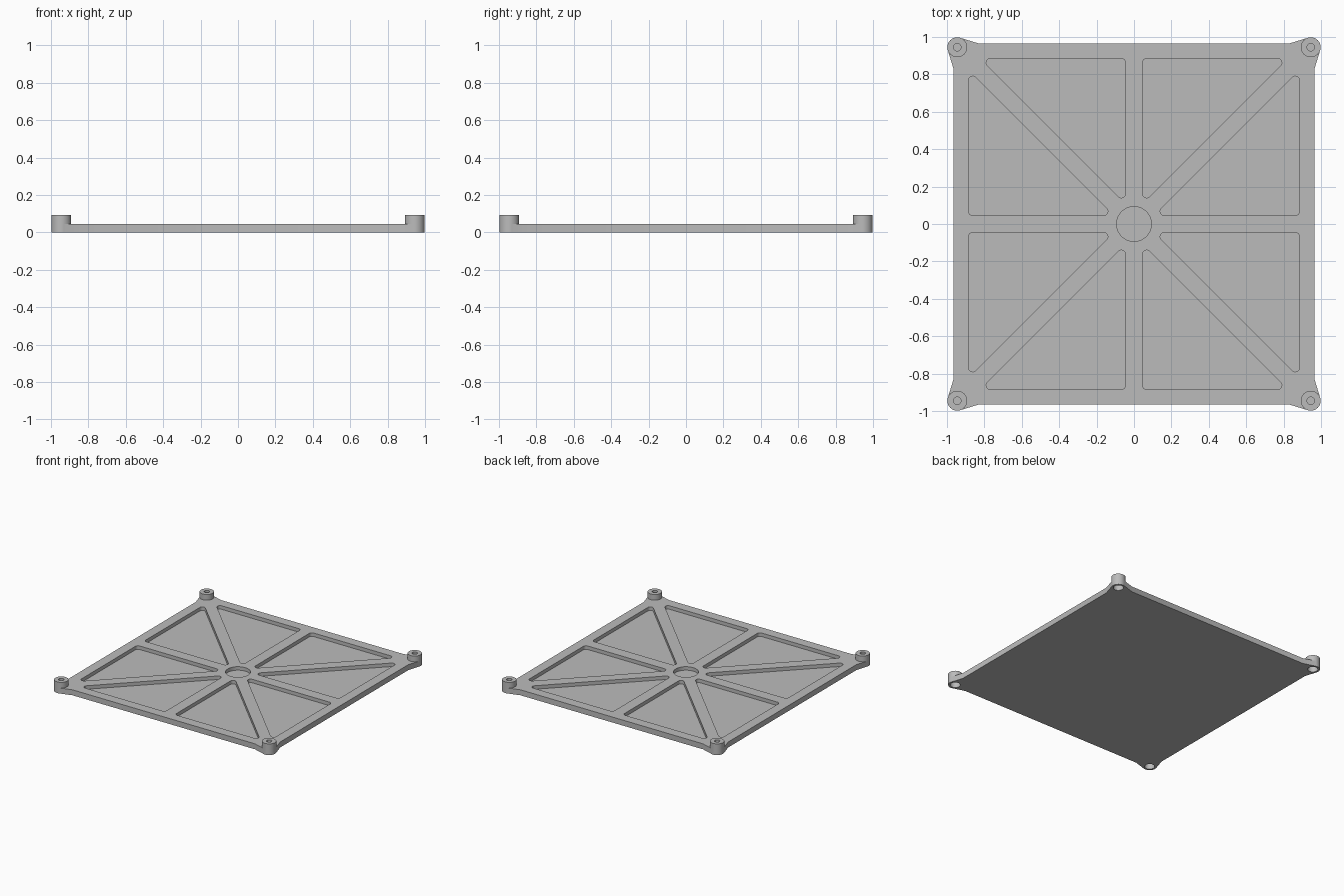
import bpy, bmesh
from math import pi, sin, cos, tan, radians
from mathutils import Vector, Matrix

if "Cube" in bpy.data.objects:
    bpy.data.objects.remove(bpy.data.objects["Cube"], do_unlink=True)

HALF, THICK, FLOOR = 0.965, 0.045, 0.016      # plate half side, height, pocket floor
BOSS, BOSS_R, BOSS_TOP = 0.945, 0.053, 0.092  # corner boss centre, radius, top
PIN_R, SOCKET_R = 0.02, 0.038

grey = bpy.data.materials.new("plain grey")
grey.use_nodes = True
colour = (0.5, 0.5, 0.5, 1)
grey.diffuse_color = colour
grey.node_tree.nodes["Principled BSDF"].inputs["Base Color"].default_value = colour


def make_object(name, bm):
    bmesh.ops.recalc_face_normals(bm, faces=bm.faces)
    mesh = bpy.data.meshes.new(name)
    bm.to_mesh(mesh)
    bm.free()
    mesh.materials.append(grey)
    ob = bpy.data.objects.new(name, mesh)
    bpy.context.collection.objects.link(ob)
    return ob


def prism(bm, outline, z0, z1):
    face = bm.faces.new([bm.verts.new((p[0], p[1], z0)) for p in outline])
    up = bmesh.ops.extrude_face_region(bm, geom=[face])["geom"]
    bmesh.ops.translate(bm, vec=(0, 0, z1 - z0),
                        verts=[v for v in up if isinstance(v, bmesh.types.BMVert)])


def circle(cx, cy, r, n=48):
    return [(cx + r * cos(2 * pi * i / n), cy + r * sin(2 * pi * i / n)) for i in range(n)]


def rounded(corners, r, steps=6):
    """Replace each corner of a convex counter-clockwise polygon by an arc."""
    out = []
    for i, corner in enumerate(corners):
        c = Vector(corner)
        a = (Vector(corners[i - 1]) - c).normalized()
        b = (Vector(corners[(i + 1) % len(corners)]) - c).normalized()
        half = a.angle(b) / 2
        centre = c + (a + b).normalized() * r / sin(half)
        start = c + a * r / tan(half) - centre
        for k in range(steps + 1):
            out.append(centre + Matrix.Rotation((pi - 2 * half) * k / steps, 2) @ start)
    return out


def smooth(ob):
    bpy.ops.object.select_all(action="DESELECT")
    ob.select_set(True)
    bpy.context.view_layer.objects.active = ob
    bpy.ops.object.shade_smooth_by_angle(angle=radians(25))


# Plate outline: straight sides flaring out round each corner boss
outline = []
for q in range(4):
    turn = Matrix.Rotation(q * pi / 2, 2)
    corner = [(HALF, 0.83)]
    for k in range(19):
        a = radians(-14 + 118 * k / 18)
        corner.append((BOSS + BOSS_R * cos(a), BOSS + BOSS_R * sin(a)))
    corner.append((0.83, HALF))
    outline += [turn @ Vector(p) for p in corner]
bm = bmesh.new()
prism(bm, outline, 0, THICK)
plate = make_object("plate", bm)

# Cutters: eight triangular pockets, centre recess and corner sockets
inner, outer, gap = 0.045, 0.885, 0.062
upper = rounded([(inner, inner + gap), (outer - gap, outer), (inner, outer)], 0.023)
lower = [Vector((p.y, p.x)) for p in reversed(upper)]
bm = bmesh.new()
for q in range(4):
    turn = Matrix.Rotation(q * pi / 2, 2)
    for pocket in (upper, lower):
        prism(bm, [turn @ p for p in pocket], FLOOR, 0.1)
prism(bm, circle(0, 0, 0.093, 64), FLOOR, 0.1)
for sx in (-1, 1):
    for sy in (-1, 1):
        prism(bm, circle(sx * BOSS, sy * BOSS, SOCKET_R), -0.05, 0.1)
cutter = make_object("pocket_cutter", bm)
cutter.hide_render = True

mod = plate.modifiers.new("pockets", "BOOLEAN")
mod.operation, mod.solver, mod.object = "DIFFERENCE", "EXACT", cutter
bpy.context.view_layer.objects.active = plate
bpy.ops.object.modifier_apply(modifier=mod.name)
bpy.data.objects.remove(cutter, do_unlink=True)
smooth(plate)

# Corner bosses: lathed, pin hole above and socket below
profile = [(0, 0.065), (PIN_R, 0.065), (PIN_R, BOSS_TOP), (BOSS_R, BOSS_TOP),
           (BOSS_R, THICK), (SOCKET_R, THICK), (SOCKET_R, 0.052), (0, 0.052)]
for front, sy in (("front", -1), ("back", 1)):
    for side, sx in (("right", -1), ("left", 1)):
        bm = bmesh.new()
        vs = [bm.verts.new((r, 0, z)) for r, z in profile]
        edges = [bm.edges.new(pair) for pair in zip(vs, vs[1:])]
        bmesh.ops.spin(bm, geom=vs + edges, cent=(0, 0, 0), axis=(0, 0, 1),
                       angle=2 * pi, steps=48)
        bmesh.ops.remove_doubles(bm, verts=bm.verts, dist=1e-5)
        boss = make_object(f"{front}_{side}_boss", bm)
        boss.location = (sx * BOSS, sy * BOSS, 0)
        smooth(boss)
